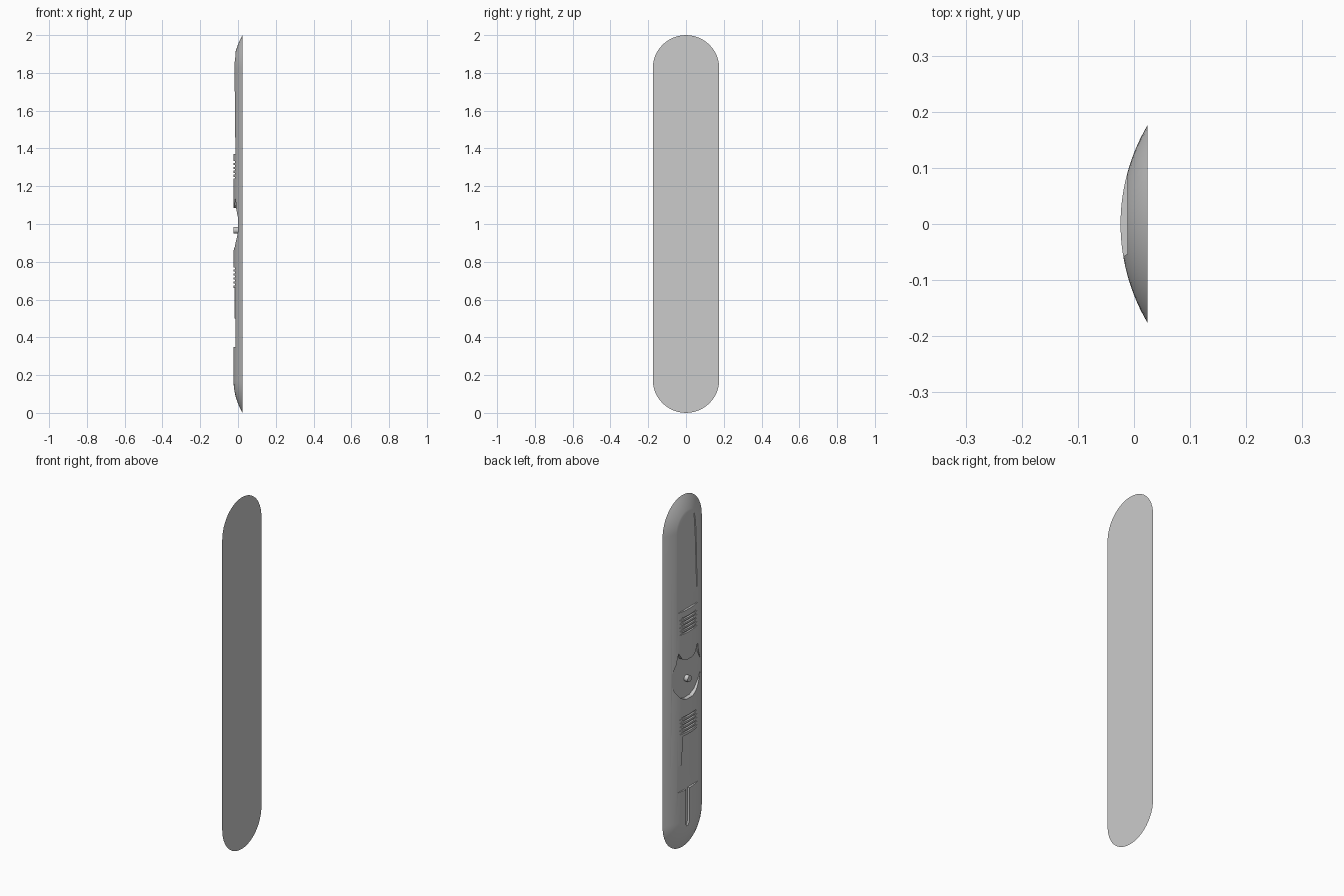
import bpy, bmesh, math

if "Cube" in bpy.data.objects:
    bpy.data.objects.remove(bpy.data.objects["Cube"], do_unlink=True)

HALF_W, SPINE, FACE, RISE = 0.176, 0.824, 0.024, 0.048
RADIUS = (HALF_W ** 2 + RISE ** 2) / (2 * RISE)

grey = bpy.data.materials.new("plain grey")
grey.use_nodes = True
grey.diffuse_color = (0.6, 0.6, 0.6, 1)
grey.node_tree.nodes["Principled BSDF"].inputs["Base Color"].default_value = (0.6, 0.6, 0.6, 1)


def finish(bm, name):
    bmesh.ops.recalc_face_normals(bm, faces=bm.faces[:])
    mesh = bpy.data.meshes.new(name)
    bm.to_mesh(mesh)
    bm.free()
    mesh.materials.append(grey)
    obj = bpy.data.objects.new(name, mesh)
    bpy.context.collection.objects.link(obj)
    return obj


def activate(obj):
    bpy.ops.object.select_all(action='DESELECT')
    obj.select_set(True)
    bpy.context.view_layer.objects.active = obj


def stadium(r, steps=24):
    """Rounded outline in the y-z plane at distance r from the spine."""
    pts = []
    for end in (1, -1):
        for i in range(steps + 1):
            a = math.pi * i / steps + (0 if end > 0 else math.pi)
            pts.append((r * math.cos(a), 1 + end * SPINE + r * math.sin(a)))
    return pts


def prism(name, pts, floor, top=-0.1):
    """Solid with a y-z outline, reaching from the floor outwards."""
    bm = bmesh.new()
    base = bm.faces.new([bm.verts.new((floor, y, z)) for y, z in pts])
    out = bmesh.ops.extrude_face_region(bm, geom=[base])
    verts = [v for v in out["geom"] if isinstance(v, bmesh.types.BMVert)]
    bmesh.ops.translate(bm, verts=verts, vec=(top - floor, 0, 0))
    return finish(bm, name)


def box(y0, y1, z0, z1):
    return [(y0, z0), (y1, z0), (y1, z1), (y0, z1)]


# Domed handle plate: rounded outlines stacked along a circular arc
bm = bmesh.new()
rings = []
for k in range(15):
    r = max(HALF_W * (1 - k / 14), 0.003)
    x = FACE - RISE + RADIUS - math.sqrt(RADIUS ** 2 - r * r)
    rings.append([bm.verts.new((x, y, z)) for y, z in stadium(r)])
for a, b in zip(rings, rings[1:]):
    for i in range(len(a)):
        j = (i + 1) % len(a)
        bm.faces.new((a[i], a[j], b[j], b[i]))
bm.faces.new(rings[0])
bm.faces.new(rings[-1])
plate = finish(bm, "handle_plate")

# Central emblem-shaped recess, mirrored from one half
half = [(0.03, 1.085), (0.06, 1.1), (0.085, 1.14), (0.1, 1.08), (0.128, 1.03),
        (0.132, 0.97), (0.105, 0.92), (0.07, 0.88), (0.03, 0.862)]
head = half + [(-y, z) for y, z in reversed(half)]
cutters = [prism("centre_cutter", head, 0.0)]

# Flat end recesses, each walled on one side, and the narrow end slot
upper = [(-0.1, 1.37), (0.12, 1.37), (0.12, 2.05), (-0.04, 2.05), (-0.058, 1.85),
         (-0.066, 1.75), (-0.078, 1.46), (-0.1, 1.45)]
lower = [(-0.12, 0.35), (0.1, 0.35), (0.1, 0.5), (0.064, 0.5), (0.056, 0.66), (-0.12, 0.66)]
cutters.append(prism("upper_cutter", upper, -0.012))
cutters.append(prism("lower_cutter", lower, -0.012))
slot = [(0.004, 0.36), (0.004, 0.16), (0.012, 0.14), (0.026, 0.14), (0.034, 0.16), (0.034, 0.36)]
cutters.append(prism("slot_cutter", slot, -0.0115))

# Two banks of grip grooves
for start in (0.675, 1.24):
    for i in range(5):
        z = start + i * 0.021
        cutters.append(prism("groove_cutter", box(-0.08, 0.08, z, z + 0.01), -0.0135))

for cutter in cutters:
    mod = plate.modifiers.new("cut", 'BOOLEAN')
    mod.operation = 'DIFFERENCE'
    mod.solver = 'EXACT'
    mod.object = cutter
    activate(plate)
    bpy.ops.object.modifier_apply(modifier=mod.name)
    bpy.data.objects.remove(cutter, do_unlink=True)

# Round pin in the central recess
pin_outline = [(0.018 * math.cos(math.tau * i / 24), 0.967 + 0.018 * math.sin(math.tau * i / 24))
               for i in range(24)]
pin = prism("centre_pin", pin_outline, 0.002, -0.023)

for obj in (plate, pin):
    activate(obj)
    bpy.ops.object.shade_smooth_by_angle(angle=math.radians(25))
